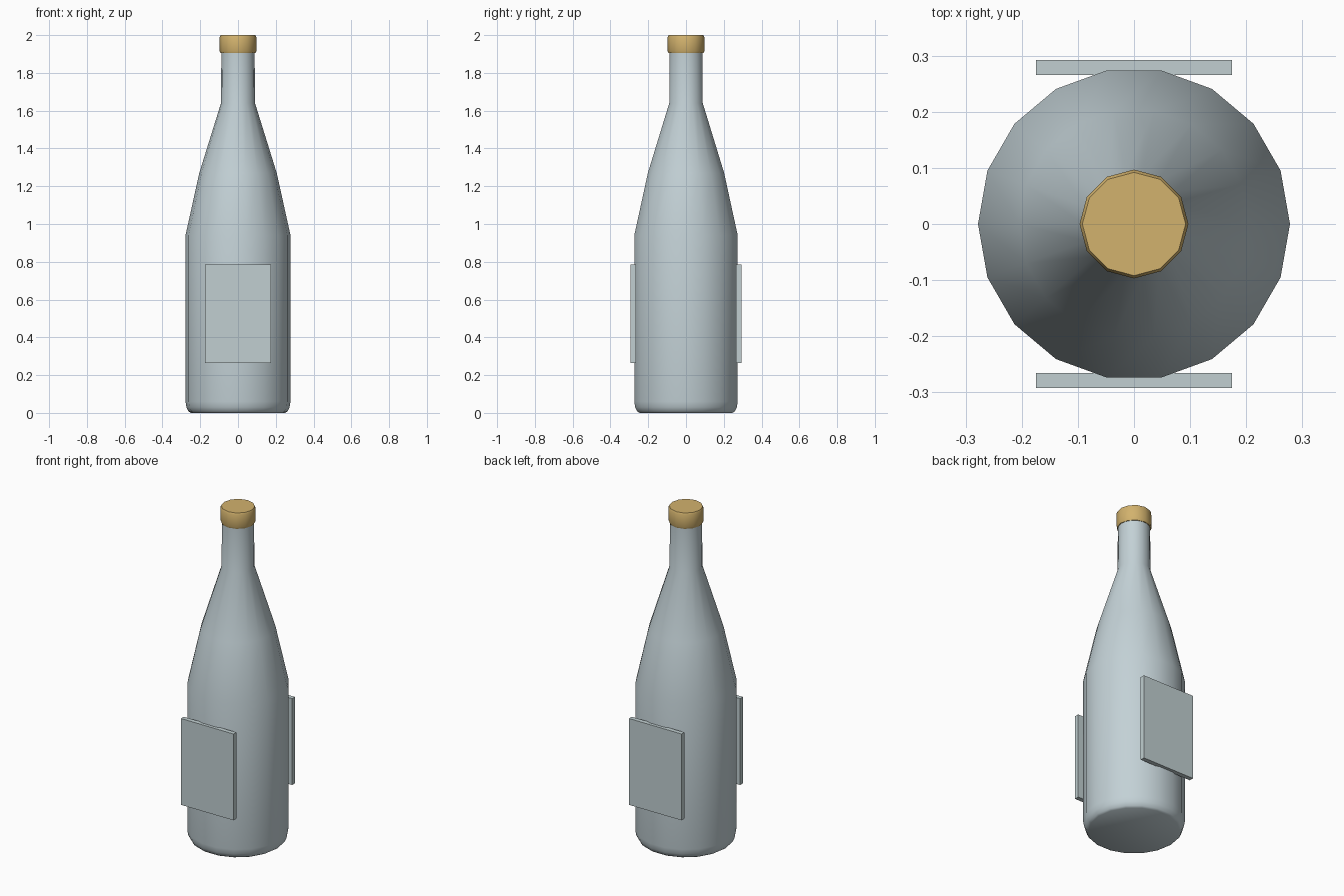
import bpy, bmesh, math

cube = bpy.data.objects.get("Cube")
if cube:
    bpy.data.objects.remove(cube, do_unlink=True)


def make_material(name, rgb):
    mat = bpy.data.materials.new(name)
    mat.use_nodes = True
    colour = (*rgb, 1.0)
    mat.diffuse_color = colour
    mat.node_tree.nodes["Principled BSDF"].inputs["Base Color"].default_value = colour
    return mat


def add_object(name, bm, mat):
    bmesh.ops.recalc_face_normals(bm, faces=bm.faces)
    mesh = bpy.data.meshes.new(name)
    bm.to_mesh(mesh)
    bm.free()
    mesh.materials.append(mat)
    obj = bpy.data.objects.new(name, mesh)
    bpy.context.scene.collection.objects.link(obj)
    return obj


def lathe(name, profile, sides, mat, angle):
    """Turn a (radius, height) profile around z and cap both ends."""
    bm = bmesh.new()
    rings = []
    for r, z in profile:
        turns = [2 * math.pi * i / sides for i in range(sides)]
        rings.append([bm.verts.new((r * math.cos(a), r * math.sin(a), z)) for a in turns])
    for low, high in zip(rings, rings[1:]):
        for i in range(sides):
            j = (i + 1) % sides
            bm.faces.new((low[i], low[j], high[j], high[i]))
    bm.faces.new(rings[0])
    bm.faces.new(rings[-1])
    obj = add_object(name, bm, mat)
    bpy.ops.object.select_all(action="DESELECT")
    obj.select_set(True)
    bpy.context.view_layer.objects.active = obj
    bpy.ops.object.shade_smooth_by_angle(angle=math.radians(angle))
    return obj


def box(name, size, centre, mat):
    bm = bmesh.new()
    bmesh.ops.create_cube(bm, size=1)
    bmesh.ops.scale(bm, vec=size, verts=bm.verts)
    bmesh.ops.translate(bm, vec=centre, verts=bm.verts)
    return add_object(name, bm, mat)


glass = make_material("pale blue grey glass", (0.546, 0.638, 0.672))
paper = make_material("pale grey label", (0.533, 0.624, 0.638))
gold = make_material("gold cap", (0.645, 0.445, 0.153))

# Bottle: rounded foot, straight body, sloping shoulder and neck
lathe("bottle", [(0.25, 0), (0.262, 0.008), (0.273, 0.03), (0.278, 0.06),
                 (0.278, 0.94), (0.205, 1.27), (0.09, 1.64), (0.088, 1.92)],
      18, glass, 40)

# Cap with small chamfers
lathe("cap", [(0.093, 1.905), (0.097, 1.915), (0.097, 1.99), (0.092, 2.0)],
      12, gold, 40)

# Flat label plates on the front and back
for name, side in (("front_label", -1), ("back_label", 1)):
    box(name, (0.35, 0.027, 0.52), (0, side * 0.279, 0.525), paper)
